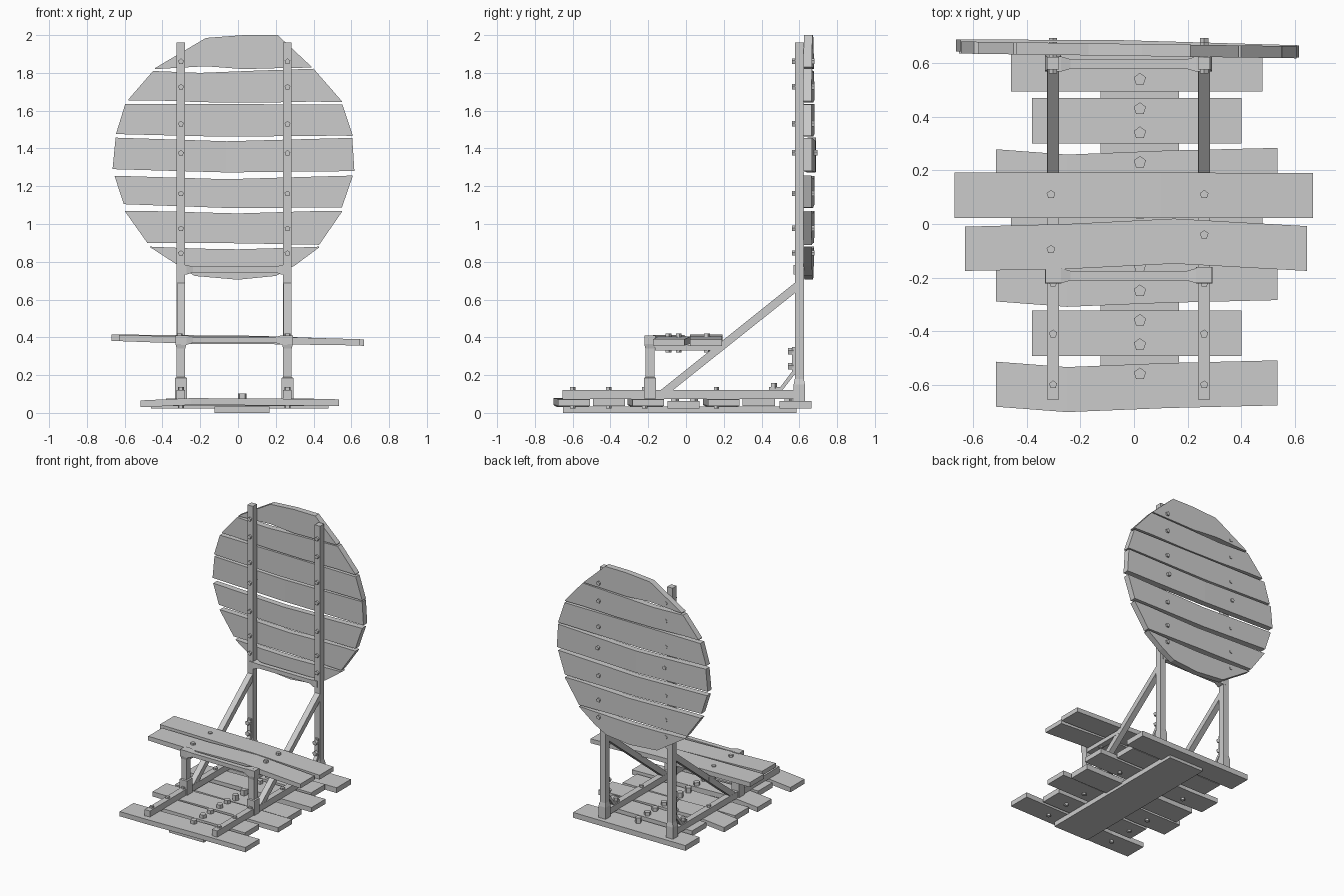
import bpy, bmesh, math
from mathutils import Vector, Matrix

XS = (-0.302, 0.262)   # x of the two side frames
W = 0.0225             # half width of the timber


def finish(name, bm):
    bmesh.ops.recalc_face_normals(bm, faces=bm.faces)
    me = bpy.data.meshes.new(name)
    bm.to_mesh(me)
    bm.free()
    ob = bpy.data.objects.new(name, me)
    bpy.context.collection.objects.link(ob)
    return ob


def loft(name, rings):
    """Skin a list of equal-sized point rings and cap both ends."""
    bm = bmesh.new()
    vs = [[bm.verts.new(p) for p in r] for r in rings]
    n = len(vs[0])
    for a, b in zip(vs, vs[1:]):
        for i in range(n):
            bm.faces.new((a[i], a[(i + 1) % n], b[(i + 1) % n], b[i]))
    bm.faces.new(vs[0])
    bm.faces.new(vs[-1])
    return finish(name, bm)


def beam_x(name, stations):
    """Stations along x: (x, y0, y1, z0, z1)."""
    return loft(name, [[(x, a, c), (x, b, c), (x, b, d), (x, a, d)]
                       for x, a, b, c, d in stations])


def post_z(name, x, y, stations):
    """Stations along z: (z, half width in x, half depth in y)."""
    return loft(name, [[(x - w, y - d, z), (x + w, y - d, z), (x + w, y + d, z), (x - w, y + d, z)]
                       for z, w, d in stations])


def box(name, x0, x1, y0, y1, z0, z1):
    return beam_x(name, [(x0, y0, y1, z0, z1), (x1, y0, y1, z0, z1)])


def side_profile(name, x, w, pts):
    """Extrude a y-z outline across x."""
    return loft(name, [[(x + s, y, z) for y, z in pts] for s in (-w, w)])


def bolt(name, pos, r, h, axis='Z'):
    bm = bmesh.new()
    m = Matrix.Translation(Vector(pos))
    if axis == 'Y':
        m = m @ Matrix.Rotation(math.pi / 2, 4, 'X')
    bmesh.ops.create_cone(bm, cap_ends=True, segments=5, radius1=r, radius2=r, depth=h, matrix=m)
    finish(name, bm)


# --- base: centre board under the cross planks
box("base_board", -0.125, 0.168, -0.65, 0.585, 0.0, 0.035)

# --- deck planks: bowed ones and short straight ones
for y in (-0.603, -0.21, 0.19):
    rows = [(-0.515, 0.005, 0.03), (-0.25, -0.015, 0.042), (0.12, 0.0, 0.04), (0.535, 0.01, 0.036)]
    beam_x("deck_plank_bowed", [(x, y + o - 0.084, y + o + 0.084, z, z + 0.036) for x, o, z in rows])
for y, x0, x1, z in ((-0.407, -0.38, 0.402, 0.037), (-0.013, -0.46, 0.48, 0.022),
                     (0.385, -0.38, 0.402, 0.037), (0.58, -0.46, 0.48, 0.022)):
    box("deck_plank_straight", x0, x1, y - 0.085, y + 0.085, z, z + 0.04)
for y in (-0.56, -0.45, -0.36, -0.25, -0.16, -0.06, 0.04, 0.23, 0.34, 0.43, 0.54):
    bolt("deck_bolt", (0.022, y, 0.08), 0.024, 0.046)

# --- the two side frames
for x in XS:
    box("base_rail", x - W, x + W, -0.655, 0.6, 0.074, 0.122)
    post_z("back_post", x, 0.6, [(0.06, 0.03, 0.03), (0.15, 0.03, 0.03), (0.18, W, 0.024), (1.96, W, 0.024)])
    post_z("seat_leg", x, -0.191, [(0.075, 0.031, 0.031), (0.185, 0.031, 0.031), (0.19, W, 0.024),
                                   (0.34, W, 0.024), (0.365, 0.029, 0.03), (0.41, 0.029, 0.03)])
    box("seat_support", x - W, x + W, -0.165, 0.19, 0.33, 0.36)
    side_profile("diagonal_brace", x, W - 0.001,
                 [(-0.135, 0.12), (-0.07, 0.12), (0.59, 0.645), (0.59, 0.70)])
    # corner bracket at the foot of the post
    side_profile("corner_bracket", x, 0.014,
                 [(0.44, 0.12), (0.51, 0.12), (0.58, 0.21), (0.58, 0.35), (0.562, 0.35),
                  (0.562, 0.22), (0.50, 0.138), (0.44, 0.138)])
    bolt("bracket_bolt", (x, 0.465, 0.143), 0.018, 0.03)
    for z in (0.245, 0.325):
        bolt("bracket_bolt", (x, 0.555, z), 0.018, 0.03, 'Y')
    for y in (-0.6, -0.41, -0.22, 0.16):
        bolt("rail_bolt", (x, y, 0.08), 0.016, 0.112)
    for z in (1.86, 1.725, 1.53, 1.375, 1.16, 0.975, 0.845):
        back = 0.69 if z != 1.375 else 0.705
        bolt("backrest_bolt", (x, (0.562 + back - 0.01) / 2, z), 0.016, back - 0.572, 'Y')

# --- flared crossbars between the legs and between the posts
for name, y, z in (("seat_crossbar", -0.193, 0.388), ("back_crossbar", 0.597, 0.76)):
    a, b = XS
    ends = [(a, 0.028), (a + 0.03, 0.028), (a + 0.065, 0.018), (b - 0.065, 0.018),
            (b - 0.03, 0.028), (b, 0.028)]
    beam_x(name, [(x, y - h, y + h, z - h if h > 0.02 else z - 0.016, z + h * 0.8) for x, h in ends])

# --- seat planks, drooping to the right
beam_x("seat_plank_rear", [(-0.67, 0.022, 0.192, 0.38, 0.415), (0.1, 0.022, 0.192, 0.373, 0.408),
                           (0.668, 0.022, 0.19, 0.355, 0.388)])
beam_x("seat_plank_front", [(-0.63, -0.175, -0.01, 0.38, 0.412), (-0.25, -0.168, 0.0, 0.366, 0.404),
                            (0.15, -0.148, 0.02, 0.364, 0.404), (0.645, -0.175, -0.008, 0.357, 0.39)])
for x, y in ((-0.31, 0.11), (0.262, 0.11), (-0.31, -0.095), (0.262, -0.04)):
    bolt("seat_bolt", (x, y, 0.37), 0.017, 0.1)

# --- round backrest: x-z outlines of the planks, (x, bottom z, top z)
BACK = [
    [(-0.44, 1.82, 1.825), (-0.17, 1.835, 1.985), (0.03, 1.82, 2.0), (0.21, 1.825, 2.0), (0.39, 1.828, 1.832)],
    [(-0.58, 1.655, 1.66), (-0.45, 1.655, 1.81), (-0.2, 1.645, 1.80), (0.1, 1.642, 1.812),
     (0.40, 1.648, 1.822), (0.55, 1.645, 1.65)],
    [(-0.645, 1.477, 1.48), (-0.597, 1.475, 1.635), (-0.08, 1.462, 1.635), (0.553, 1.468, 1.632), (0.607, 1.466, 1.47)],
    [(-0.664, 1.29, 1.292), (-0.648, 1.29, 1.457), (-0.06, 1.273, 1.438), (0.605, 1.28, 1.456), (0.616, 1.28, 1.283)],
    [(-0.653, 1.253, 1.255), (-0.605, 1.105, 1.254), (-0.06, 1.085, 1.237), (0.55, 1.087, 1.255), (0.607, 1.253, 1.256)],
    [(-0.598, 1.066, 1.07), (-0.48, 0.90, 1.069), (0.0, 0.898, 1.056), (0.43, 0.89, 1.069), (0.55, 1.064, 1.068)],
    [(-0.465, 0.877, 0.88), (-0.23, 0.725, 0.87), (0.0, 0.705, 0.866), (0.2, 0.725, 0.872), (0.30, 0.78, 0.875),
     (0.43, 0.876, 0.88)],
]
for i, st in enumerate(BACK):
    rise = 0.015 if i == 3 else 0.0      # the widest plank is bent back
    rows = []
    for x, lo, hi in st:
        y = 0.627 - 0.014 * x + rise * max(0, 1 - abs(x + 0.15))
        rows.append((x, y, y + 0.045, lo, hi))
    beam_x("backrest_plank_%d" % (i + 1), rows)
